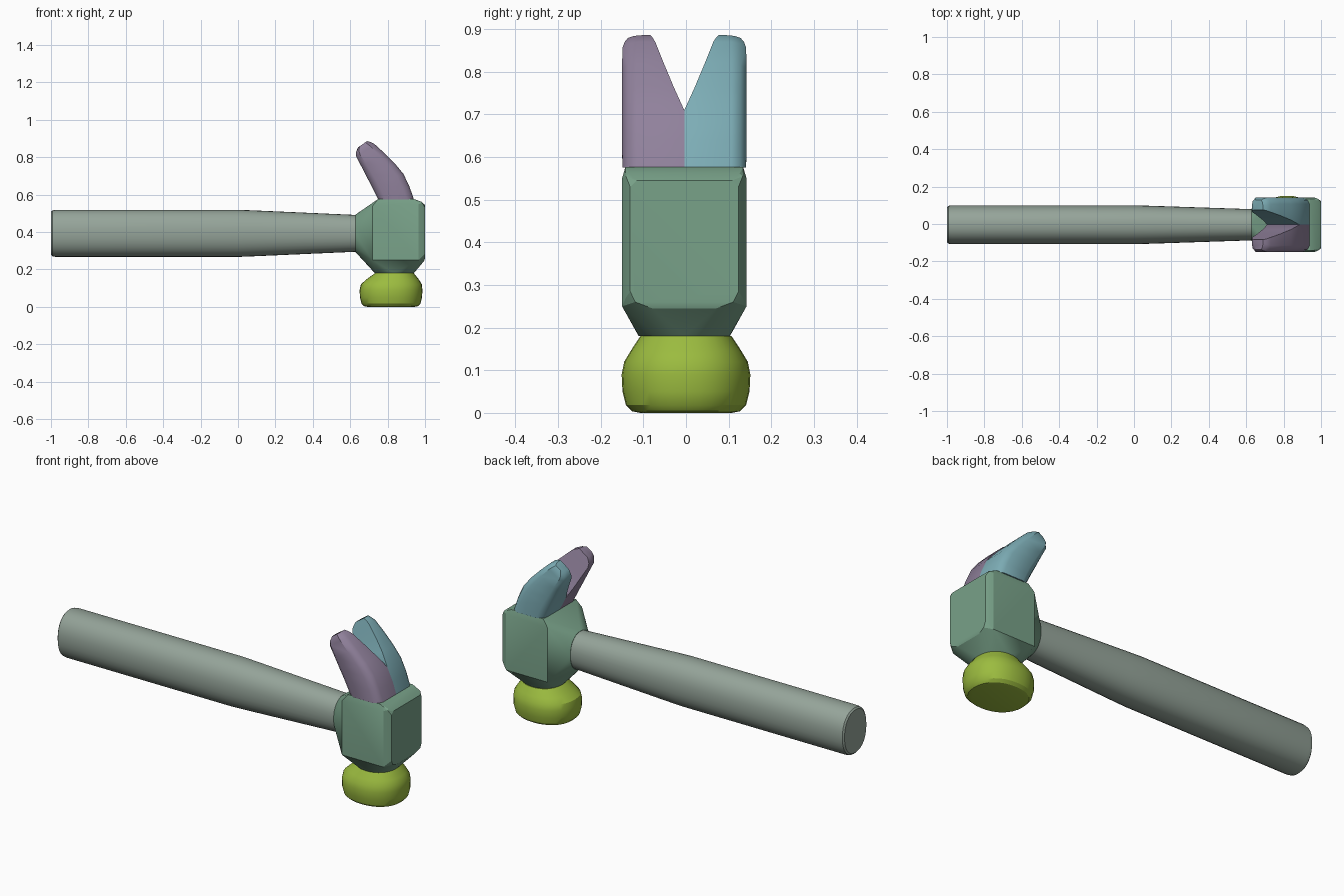
import bpy, bmesh, math

if "Cube" in bpy.data.objects:
    bpy.data.objects.remove(bpy.data.objects["Cube"])

YC = -0.004  # mid-plane of handle, head and claws


def finish(name, bm, color, angle=30):
    bmesh.ops.recalc_face_normals(bm, faces=bm.faces)
    me = bpy.data.meshes.new(name)
    bm.to_mesh(me)
    bm.free()
    ob = bpy.data.objects.new(name, me)
    bpy.context.collection.objects.link(ob)
    mat = bpy.data.materials.new(name + "_colour")
    mat.diffuse_color = (*color, 1)
    mat.use_nodes = True
    mat.node_tree.nodes["Principled BSDF"].inputs["Base Color"].default_value = mat.diffuse_color
    me.materials.append(mat)
    bpy.ops.object.select_all(action='DESELECT')
    ob.select_set(True)
    bpy.context.view_layer.objects.active = ob
    bpy.ops.object.shade_smooth_by_angle(angle=math.radians(angle))
    return ob


def loft(name, rings, color, angle=30):
    bm = bmesh.new()
    loops = [[bm.verts.new(p) for p in r] for r in rings]
    n = len(loops[0])
    for a, b in zip(loops, loops[1:]):
        for i in range(n):
            j = (i + 1) % n
            bm.faces.new((a[i], a[j], b[j], b[i]))
    bm.faces.new(loops[0])
    bm.faces.new(loops[-1])
    return finish(name, bm, color, angle)


def oval(ra, rb, n=32, power=2.2):
    pts = []
    for i in range(n):
        c, s = math.cos(2 * math.pi * i / n), math.sin(2 * math.pi * i / n)
        pts.append((ra * math.copysign(abs(c) ** (2 / power), c),
                    rb * math.copysign(abs(s) ** (2 / power), s)))
    return pts


# Handle: oval section, straight grip then a taper into the head
sections = [(-1.0, 0.092, 0.114), (-0.993, 0.101, 0.122), (-0.975, 0.104, 0.126),
            (0.0, 0.104, 0.126), (0.1, 0.101, 0.122), (0.64, 0.083, 0.098)]
loft("handle", [[(x, YC + a, 0.393 + b) for a, b in oval(ry, rz)]
                for x, ry, rz in sections], (0.30, 0.37, 0.32))

# Striking face: rounded drum that narrows into the neck
drum = [(0.0, 0.818, 0.125, 0.108), (0.004, 0.818, 0.145, 0.127), (0.018, 0.818, 0.158, 0.141),
        (0.05, 0.818, 0.166, 0.149), (0.09, 0.818, 0.168, 0.151), (0.12, 0.82, 0.163, 0.145),
        (0.145, 0.826, 0.142, 0.13), (0.18, 0.836, 0.104, 0.107)]
loft("striking_face", [[(cx + a, b, z) for a, b in oval(rx, ry)]
                       for z, cx, rx, ry in drum], (0.33, 0.50, 0.05))

# Head: convex block blending from the handle oval and the neck oval
pts = [(0.628, YC + a, 0.393 + b) for a, b in oval(0.085, 0.1)]
pts += [(0.836 + a, YC + b, 0.18) for a, b in oval(0.104, 0.107)]
for s in (-1, 1):
    block = [(1.0, 0.112, 0.545), (1.0, 0.127, 0.53), (1.0, 0.127, 0.285), (1.0, 0.115, 0.26),
             (0.995, 0.075, 0.245), (0.985, 0.137, 0.555), (0.985, 0.137, 0.27),
             (0.965, 0.146, 0.55), (0.965, 0.146, 0.25), (0.72, 0.146, 0.54),
             (0.72, 0.146, 0.25), (0.75, 0.138, 0.577), (0.94, 0.138, 0.577),
             (0.98, 0.13, 0.562)]
    pts += [(x, YC + s * y, z) for x, y, z in block]
bm = bmesh.new()
for p in pts:
    bm.verts.new(p)
res = bmesh.ops.convex_hull(bm, input=bm.verts)
bmesh.ops.delete(bm, geom=list({v for v in res["geom_interior"] if isinstance(v, bmesh.types.BMVert)}),
                 context='VERTS')
bmesh.ops.dissolve_limit(bm, angle_limit=math.radians(1), verts=bm.verts, edges=bm.edges)
finish("head", bm, (0.19, 0.36, 0.25), 20)

# Claws: stations of (outer edge x,z), (inner edge x,z), notch y, outer y
stations = [((0.94, 0.575), (0.75, 0.575), 0.0, 0.145),
            ((0.918, 0.64), (0.731, 0.612), 0.0, 0.146),
            ((0.885, 0.71), (0.712, 0.65), 0.0, 0.146),
            ((0.84, 0.765), (0.688, 0.695), 0.025, 0.146),
            ((0.785, 0.82), (0.66, 0.75), 0.048, 0.146),
            ((0.73, 0.87), (0.632, 0.803), 0.068, 0.145),
            ((0.71, 0.881), (0.63, 0.825), 0.075, 0.14),
            ((0.69, 0.886), (0.642, 0.853), 0.08, 0.132)]
for name, s, col in (("claw_front", -1, (0.28, 0.22, 0.33)), ("claw_back", 1, (0.21, 0.43, 0.48))):
    rings = []
    for o, i, y0, y1 in stations:
        shape = [(0, y0), (0, y1 - 0.035), (0.06, y1 - 0.014), (0.2, y1),
                 (0.8, y1), (0.94, y1 - 0.014), (1, y1 - 0.035), (1, y0)]
        rings.append([(o[0] + t * (i[0] - o[0]), YC + s * y, o[1] + t * (i[1] - o[1]))
                      for t, y in shape])
    loft(name, rings, col, 35)
